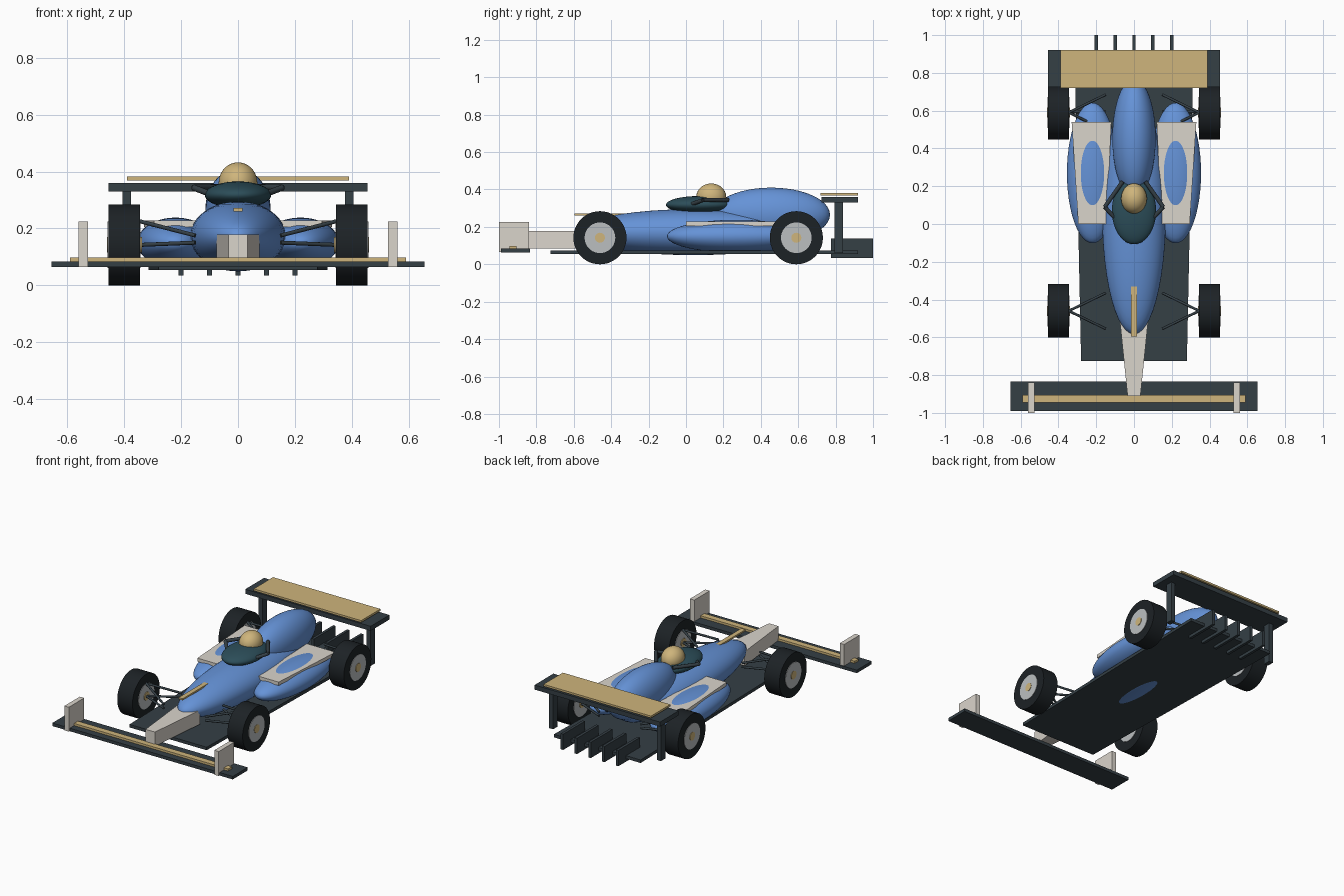
import bpy, bmesh, math
from mathutils import Vector

if "Cube" in bpy.data.objects:
    bpy.data.objects.remove(bpy.data.objects["Cube"])


def mat(name, r, g, b):
    m = bpy.data.materials.new(name)
    m.diffuse_color = (r, g, b, 1)
    m.use_nodes = True
    m.node_tree.nodes["Principled BSDF"].inputs["Base Color"].default_value = m.diffuse_color
    return m


BLUE = mat("blue", 0.13, 0.29, 0.68)
DARK = mat("charcoal", 0.035, 0.05, 0.06)
TYRE = mat("rubber", 0.012, 0.016, 0.019)
TEAL = mat("teal", 0.025, 0.075, 0.10)
GOLD = mat("gold", 0.62, 0.46, 0.20)
WHITE = mat("off_white", 0.70, 0.66, 0.60)
GREY = mat("rim_grey", 0.50, 0.52, 0.53)


def finish(name, bm, m, smooth=False):
    bmesh.ops.recalc_face_normals(bm, faces=bm.faces)
    me = bpy.data.meshes.new(name)
    bm.to_mesh(me)
    bm.free()
    ob = bpy.data.objects.new(name, me)
    bpy.context.collection.objects.link(ob)
    me.materials.append(m)
    if smooth:
        bpy.ops.object.select_all(action='DESELECT')
        ob.select_set(True)
        bpy.context.view_layer.objects.active = ob
        bpy.ops.object.shade_smooth_by_angle(angle=math.radians(35))
    return ob


def prism(name, outline, z0, z1, m):
    """Plan outline extruded from z0 to z1."""
    bm = bmesh.new()
    f = bm.faces.new([bm.verts.new((x, y, z0)) for x, y in outline])
    ext = bmesh.ops.extrude_face_region(bm, geom=[f])
    up = [v for v in ext["geom"] if isinstance(v, bmesh.types.BMVert)]
    bmesh.ops.translate(bm, verts=up, vec=(0, 0, z1 - z0))
    return finish(name, bm, m)


def box(name, x0, x1, y0, y1, z0, z1, m):
    return prism(name, [(x0, y0), (x1, y0), (x1, y1), (x0, y1)], z0, z1, m)


def ellipsoid(name, c, r, m):
    bm = bmesh.new()
    bmesh.ops.create_uvsphere(bm, u_segments=48, v_segments=24, radius=1)
    bmesh.ops.scale(bm, verts=bm.verts, vec=r)
    bmesh.ops.translate(bm, verts=bm.verts, vec=c)
    return finish(name, bm, m, True)


def rod(name, a, b, r, m, segs=12):
    a, b = Vector(a), Vector(b)
    bm = bmesh.new()
    bmesh.ops.create_cone(bm, cap_ends=True, segments=segs, radius1=r,
                          radius2=r, depth=(b - a).length)
    bm.transform((b - a).to_track_quat('Z', 'Y').to_matrix().to_4x4())
    bmesh.ops.translate(bm, verts=bm.verts, vec=(a + b) / 2)
    return finish(name, bm, m, True)


# Floor and rear diffuser fins
prism("floor", [(-.28, -.725), (.28, -.725), (.315, .92), (-.315, .92)], .054, .074, DARK)
for i in range(5):
    x = (i - 2) * .1
    box(f"diffuser_fin_{i + 1}", x - .009, x + .009, .775, 1, .035, .138, DARK)

# Main body, engine cover, cockpit and helmet
ellipsoid("main_body", (0, .04, .172), (.168, .625, .123), BLUE)
ellipsoid("engine_cover", (0, .455, .265), (.115, .315, .145), BLUE)
ellipsoid("cockpit", (0, .07, .318), (.117, .177, .047), TEAL)
ellipsoid("helmet", (0, .135, .36), (.068, .08, .072), GOLD)

# Nose and its top stripe
prism("nose", [(-.034, -.91), (.034, -.91), (.076, -.5), (-.076, -.5)], .085, .178, WHITE)
box("nose_stripe", -.015, .015, -.595, -.33, .26, .271, GOLD)

# Front wing
box("front_wing", -.655, .655, -.99, -.835, .064, .084, DARK)
box("front_wing_flap", -.59, .59, -.945, -.905, .084, .098, GOLD)

# Rear wing
box("rear_wing", -.455, .455, .725, .92, .33, .36, DARK)
box("rear_wing_flap", -.39, .39, .72, .92, .369, .382, GOLD)

for s, side in ((-1, "right"), (1, "left")):
    # Wing end plates and supports
    box(f"front_end_plate_{side}", s * .528, s * .56, -1, -.84, .065, .225, WHITE)
    box(f"rear_wing_support_{side}", s * .376, s * .406, .793, .84, .06, .335, DARK)

    # Side pods with flat covers
    ellipsoid(f"side_pod_{side}", (s * .22, .27, .15), (.135, .372, .088), BLUE)
    prism(f"side_pod_cover_{side}", [(s * .145, 0), (s * .295, 0), (s * .33, .54), (s * .12, .54)],
          .205, .228, WHITE)

    # Cockpit guard struts
    elbow = (s * .155, .09, .343)
    rod(f"guard_strut_rear_{side}", elbow, (s * .06, .225, .345), .011, DARK)
    rod(f"guard_strut_front_{side}", elbow, (s * .09, .02, .318), .011, DARK)

    # Wheels and suspension
    for end, y in (("front", -.46), ("rear", .59)):
        tag = f"{end}_{side}"
        rod(f"tyre_{tag}", (s * .345, y, .142), (s * .455, y, .142), .142, TYRE, 48)
        rod(f"rim_{tag}", (s * .342, y, .142), (s * .458, y, .142), .082, GREY, 40)
        rod(f"hub_{tag}", (s * .338, y, .142), (s * .461, y, .142), .027, GOLD, 16)
        for d, pos in ((-.095, "fore"), (.095, "aft")):
            rod(f"upper_arm_{pos}_{tag}", (s * .345, y, .225), (s * .15, y + d, .175), .007, DARK)
            rod(f"lower_arm_{pos}_{tag}", (s * .345, y, .142), (s * .15, y + d, .15), .007, DARK)
    rod(f"drive_shaft_{side}", (s * .345, .595, .142), (s * .15, .595, .15), .009, DARK)
